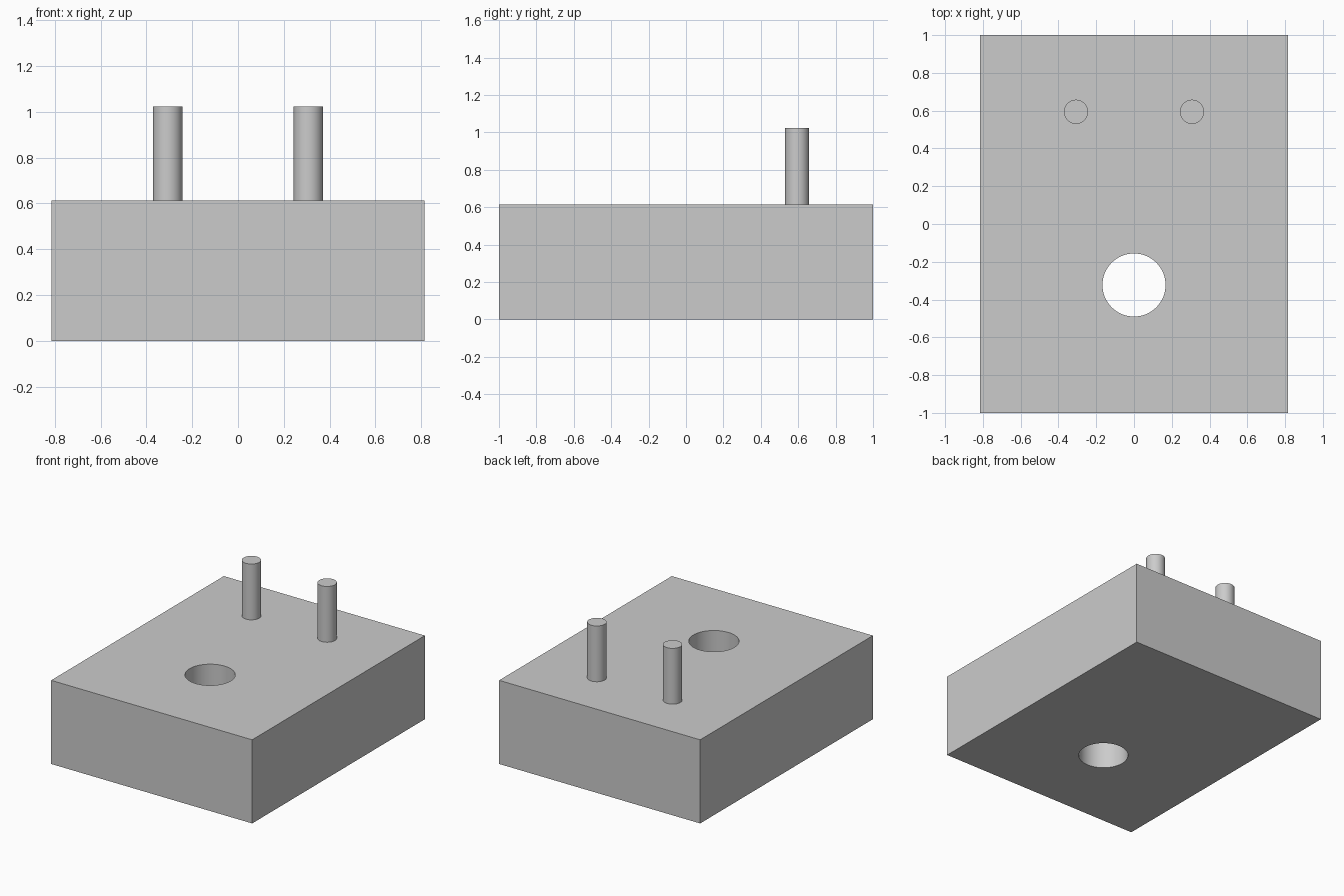
import bpy
from math import radians

cube = bpy.data.objects.get("Cube")
if cube:
    bpy.data.objects.remove(cube, do_unlink=True)

BLOCK_SIZE = (1.63, 2.0, 0.613)
HOLE_Y, HOLE_RADIUS = -0.323, 0.167
PIN_X, PIN_Y, PIN_RADIUS, PIN_TOP = 0.307, 0.594, 0.064, 1.022

# Single plain grey
grey = bpy.data.materials.new("plain grey")
grey.use_nodes = True
colour = (0.6, 0.6, 0.6, 1.0)
grey.diffuse_color = colour
grey.node_tree.nodes["Principled BSDF"].inputs["Base Color"].default_value = colour


def finish(name):
    obj = bpy.context.object
    obj.name = name
    obj.data.materials.append(grey)
    return obj


def smooth(obj):
    bpy.ops.object.select_all(action="DESELECT")
    obj.select_set(True)
    bpy.context.view_layer.objects.active = obj
    bpy.ops.object.shade_smooth_by_angle(angle=radians(30))


def cylinder(name, x, y, bottom, top, radius):
    bpy.ops.mesh.primitive_cylinder_add(
        vertices=64, radius=radius, depth=top - bottom,
        location=(x, y, (bottom + top) / 2))
    return finish(name)


# Rectangular block
height = BLOCK_SIZE[2]
bpy.ops.mesh.primitive_cube_add(size=1, location=(0, 0, height / 2))
block = finish("block")
block.scale = BLOCK_SIZE
bpy.ops.object.transform_apply(location=False, rotation=False, scale=True)

# Round hole right through the block
cutter = cylinder("hole_cutter", 0, HOLE_Y, -0.1, height + 0.1, HOLE_RADIUS)
cutter.hide_render = True
cut = block.modifiers.new("hole", "BOOLEAN")
cut.operation = "DIFFERENCE"
cut.solver = "EXACT"
cut.object = cutter
bpy.context.view_layer.objects.active = block
bpy.ops.object.modifier_apply(modifier=cut.name)
bpy.data.objects.remove(cutter, do_unlink=True)
smooth(block)

# Pair of upright pins near the back
for side, name in ((1, "left_pin"), (-1, "right_pin")):
    smooth(cylinder(name, side * PIN_X, PIN_Y, height, PIN_TOP, PIN_RADIUS))
